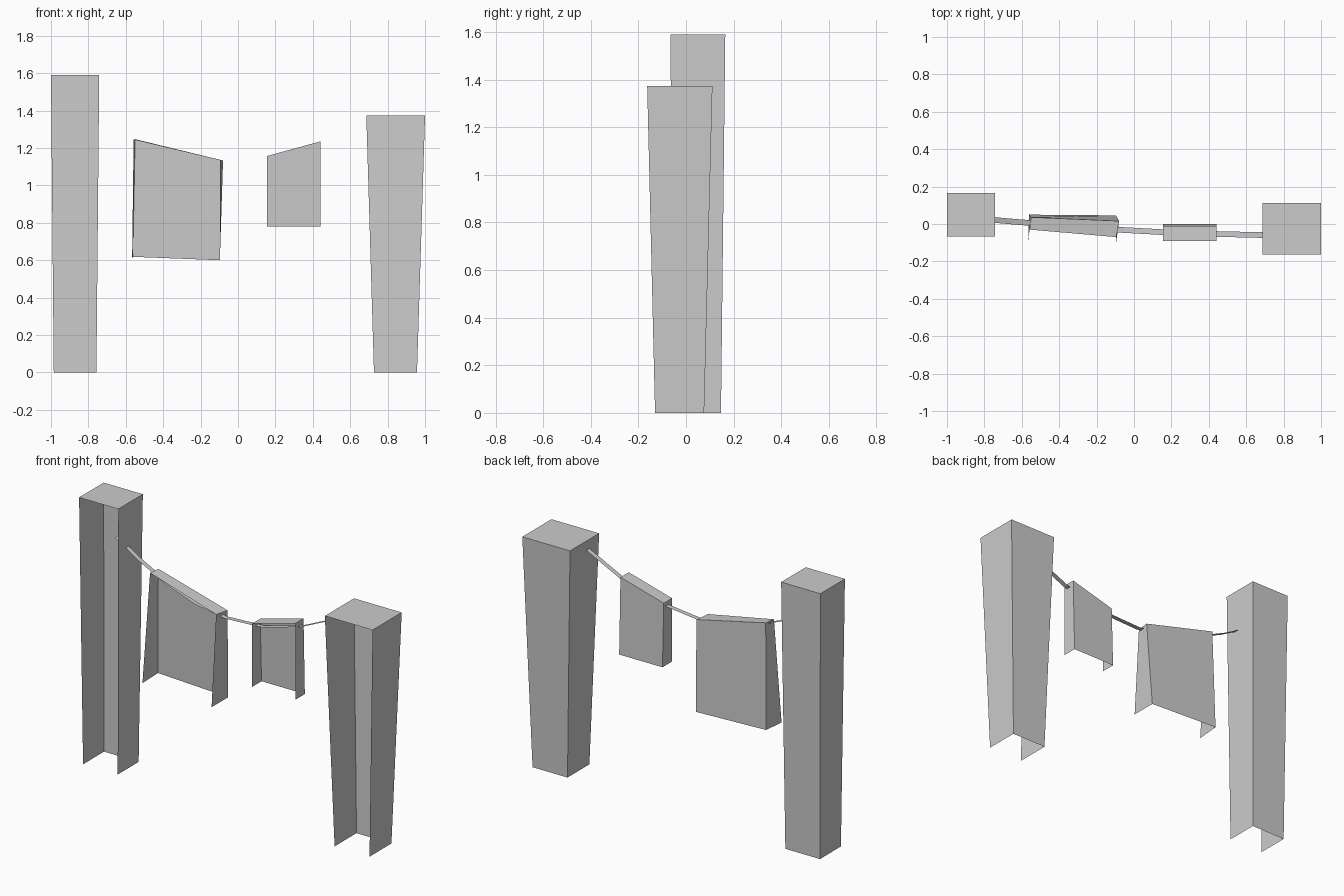
import bpy


def mesh_object(name, verts, faces):
    mesh = bpy.data.meshes.new(name)
    mesh.from_pydata(verts, [], faces)
    mesh.update()
    obj = bpy.data.objects.new(name, mesh)
    bpy.context.collection.objects.link(obj)
    return obj


def open_shell(name, bottom, top):
    # corners run front-left, front-right, back-right, back-left;
    # the front and the bottom stay open
    faces = [(1, 2, 6, 5), (2, 3, 7, 6), (3, 0, 4, 7), (4, 5, 6, 7)]
    return mesh_object(name, bottom + top, faces)


def rect(x0, x1, y0, y1, z_left, z_right):
    return [(x0, y0, z_left), (x1, y0, z_right), (x1, y1, z_right), (x0, y1, z_left)]


# Posts, flaring slightly towards the top
open_shell("left_post", rect(-0.985, -0.757, -0.05, 0.147, 0, 0),
           rect(-1.0, -0.742, -0.066, 0.165, 1.59, 1.59))
open_shell("right_post", rect(0.727, 0.957, -0.13, 0.076, 0, 0),
           rect(0.686, 1.0, -0.163, 0.111, 1.373, 1.373))

# Large hanging cloth, spreading towards the bottom
open_shell("large_cloth",
           [(-0.566, -0.09, 0.61), (-0.097, -0.11, 0.6),
            (-0.097, 0.046, 0.6), (-0.562, 0.05, 0.618)],
           [(-0.558, -0.03, 1.245), (-0.095, -0.07, 1.137),
            (-0.08, 0.016, 1.133), (-0.55, 0.036, 1.247)])

# Small hanging cloth
open_shell("small_cloth", rect(0.155, 0.44, -0.09, 0.0, 0.78, 0.78),
           rect(0.155, 0.44, -0.09, -0.012, 1.157, 1.235))

# Sagging line: a flat ribbon
path = [(-0.82, 0.028, 1.37), (-0.65, 0.013, 1.28), (-0.47, -0.001, 1.2),
        (-0.26, -0.018, 1.14), (-0.06, -0.032, 1.115), (0.2, -0.046, 1.135),
        (0.46, -0.054, 1.21), (0.77, -0.061, 1.355)]
verts = [(x, y + s * 0.015, z) for x, y, z in path for s in (-1, 1)]
mesh_object("clothes_line", verts,
            [(2 * i, 2 * i + 2, 2 * i + 3, 2 * i + 1) for i in range(len(path) - 1)])
